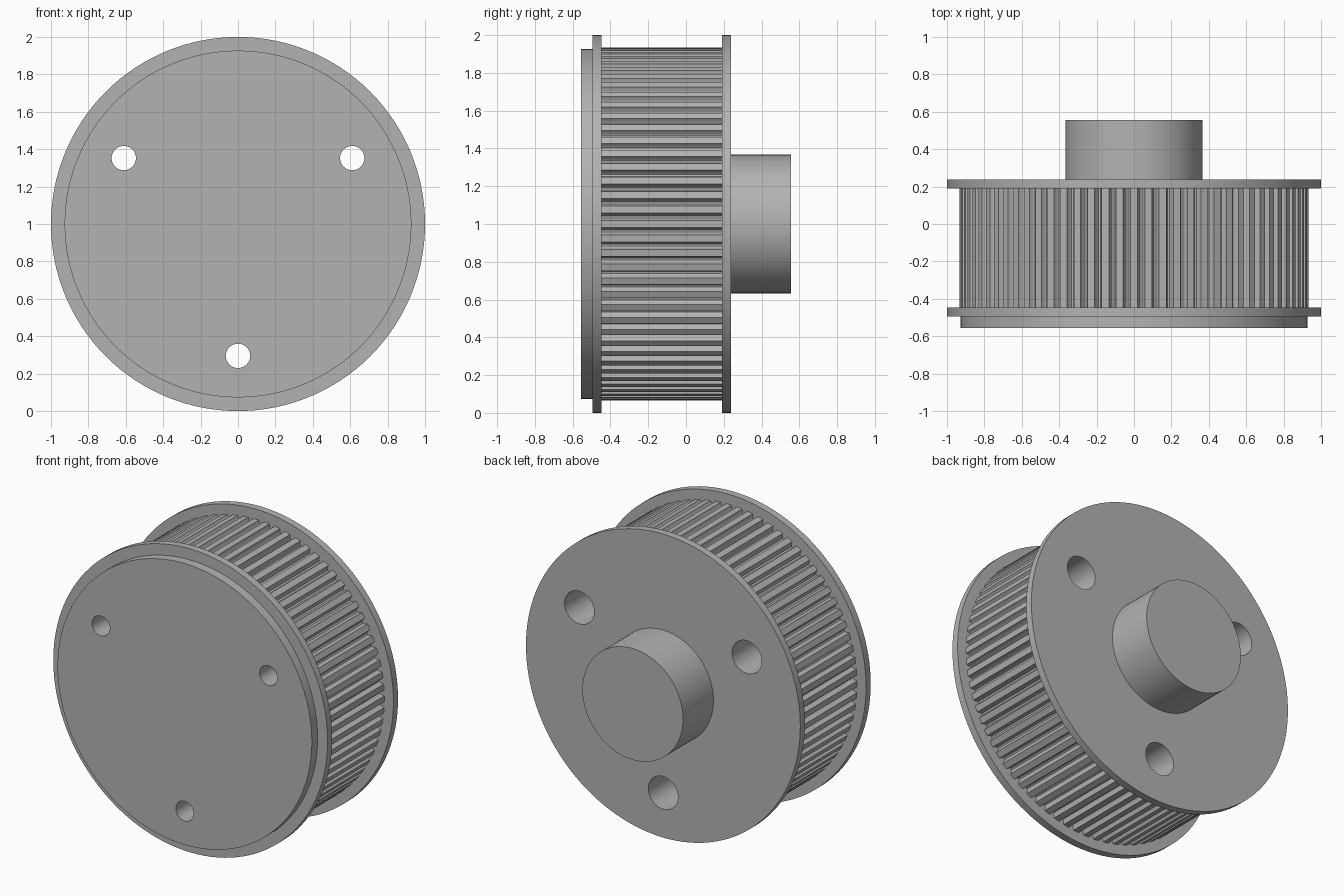
import bpy, bmesh
from math import sin, cos, pi, radians

cube = bpy.data.objects.get("Cube")
if cube:
    bpy.data.objects.remove(cube, do_unlink=True)

CENTRE_Z = 1.0
TEETH = 76

metal = bpy.data.materials.new("grey_metal")
metal.use_nodes = True
grey = (0.45, 0.45, 0.45, 1)
metal.diffuse_color = grey
metal.node_tree.nodes["Principled BSDF"].inputs["Base Color"].default_value = grey


def circle(radius, steps=128, x=0, z=0):
    return [(x + radius * cos(2 * pi * i / steps), z + radius * sin(2 * pi * i / steps))
            for i in range(steps)]


def toothed_circle(tip, depth, count):
    """Flat tooth tips with round-bottomed grooves between them."""
    pts, pitch = [], 2 * pi / count
    for i in range(count):
        for part, drop in ((-0.25, 0), (0.25, 0), (0.32, 0.7), (0.42, 1), (0.58, 1), (0.68, 0.7)):
            a, r = pi / 2 + (i + part) * pitch, tip - depth * drop
            pts.append((r * cos(a), r * sin(a)))
    return pts


def extrude_y(name, profile, y0, y1):
    """Solid made by sweeping an x-z profile from y0 to y1."""
    bm = bmesh.new()
    face = bm.faces.new([bm.verts.new((x, y0, z + CENTRE_Z)) for x, z in profile])
    swept = bmesh.ops.extrude_face_region(bm, geom=[face])["geom"]
    bmesh.ops.translate(bm, vec=(0, y1 - y0, 0),
                        verts=[g for g in swept if isinstance(g, bmesh.types.BMVert)])
    bmesh.ops.recalc_face_normals(bm, faces=bm.faces)
    mesh = bpy.data.meshes.new(name)
    bm.to_mesh(mesh)
    bm.free()
    mesh.materials.append(metal)
    obj = bpy.data.objects.new(name, mesh)
    bpy.context.collection.objects.link(obj)
    return obj


# Pulley body, front to back
front_plate = extrude_y("front_plate", circle(0.927), -0.555, -0.495)
front_flange = extrude_y("front_flange", circle(1.0), -0.495, -0.447)
toothed_drum = extrude_y("toothed_drum", toothed_circle(0.934, 0.032, TEETH), -0.447, 0.19)
back_flange = extrude_y("back_flange", circle(1.0), 0.19, 0.238)
hub = extrude_y("hub", circle(0.367, 96), 0.238, 0.555)

# Three bolt holes, narrow at the front and counterbored from the back
cutters = []
for k in range(3):
    a = radians(30 + 120 * k)
    x, z = 0.705 * cos(a), 0.705 * sin(a)
    cutters.append(extrude_y("bolt_hole_cutter", circle(0.065, 48, x, z), -0.7, 0.4))
    cutters.append(extrude_y("counterbore_cutter", circle(0.108, 48, x, z), -0.3, 0.41))

bpy.context.view_layer.update()
for obj in (front_plate, front_flange, toothed_drum, back_flange):
    for cutter in cutters:
        mod = obj.modifiers.new("hole", "BOOLEAN")
        mod.operation = "DIFFERENCE"
        mod.solver = "EXACT"
        mod.object = cutter
    bpy.context.view_layer.objects.active = obj
    for mod in list(obj.modifiers):
        bpy.ops.object.modifier_apply(modifier=mod.name)
for cutter in cutters:
    bpy.data.objects.remove(cutter, do_unlink=True)

# Smooth round walls, crisp rims
bpy.ops.object.select_all(action="DESELECT")
for obj in (front_plate, front_flange, toothed_drum, back_flange, hub):
    obj.select_set(True)
bpy.context.view_layer.objects.active = hub
bpy.ops.object.shade_smooth_by_angle(angle=radians(30))
